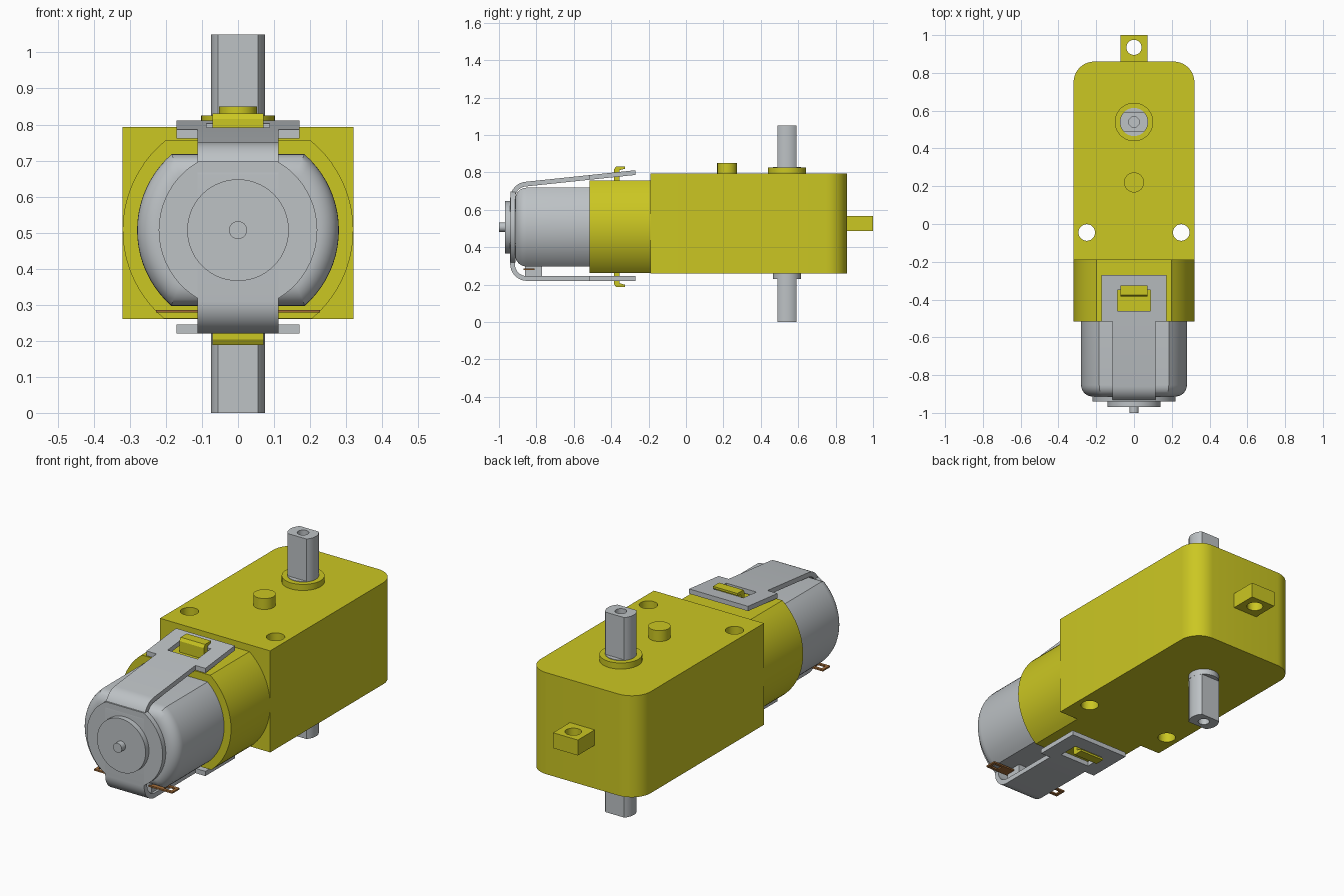
import bpy, bmesh, math

if "Cube" in bpy.data.objects:
    bpy.data.objects.remove(bpy.data.objects["Cube"])

ZC = 0.507  # height of the motor axis


def material(name, rgb):
    m = bpy.data.materials.new(name)
    m.diffuse_color = (*rgb, 1)
    m.use_nodes = True
    m.node_tree.nodes["Principled BSDF"].inputs["Base Color"].default_value = m.diffuse_color
    return m


YELLOW = material("yellow plastic", (0.60, 0.57, 0.016))
GREY = material("grey metal", (0.51, 0.54, 0.56))
COPPER = material("copper", (0.36, 0.15, 0.04))


def place(axis, u, v, w):
    return {'x': (w, u, v), 'y': (u, w, v), 'z': (u, v, w)}[axis]


def loft(name, rings, axis, mat):
    """Skin a list of (outline, position along axis) and cap both ends."""
    bm = bmesh.new()
    loops = [[bm.verts.new(place(axis, u, v, w)) for u, v in pts] for pts, w in rings]
    n = len(loops[0])
    for a, b in zip(loops, loops[1:]):
        for i in range(n):
            j = (i + 1) % n
            bm.faces.new((a[i], a[j], b[j], b[i]))
    bm.faces.new(loops[0])
    bm.faces.new(loops[-1])
    bmesh.ops.recalc_face_normals(bm, faces=bm.faces)
    me = bpy.data.meshes.new(name)
    bm.to_mesh(me)
    bm.free()
    ob = bpy.data.objects.new(name, me)
    bpy.context.collection.objects.link(ob)
    me.materials.append(mat)
    return ob


def prism(name, pts, axis, lo, hi, mat):
    return loft(name, [(pts, lo), (pts, hi)], axis, mat)


def rect(u0, u1, v0, v1):
    return [(u0, v0), (u1, v0), (u1, v1), (u0, v1)]


def arc(cu, cv, r, a0, a1, n=10):
    return [(cu + r * math.cos(math.radians(a0 + (a1 - a0) * i / n)),
             cv + r * math.sin(math.radians(a0 + (a1 - a0) * i / n))) for i in range(n + 1)]


def circle(cu, cv, r, n=40):
    return arc(cu, cv, r, 0, 360, n)[:-1]


def flatted(cu, cv, r, lo, hi, n=20):
    """Circle cut by two flats at v = lo and v = hi."""
    a = math.degrees(math.asin((lo - cv) / r))
    b = math.degrees(math.asin((hi - cv) / r))
    return arc(cu, cv, r, a, b, n) + arc(cu, cv, r, 180 - b, 180 - a, n)


def cut(ob, *cutters):
    for c in cutters:
        mod = ob.modifiers.new("cut", 'BOOLEAN')
        mod.operation = 'DIFFERENCE'
        mod.solver = 'EXACT'
        mod.object = c
        bpy.context.view_layer.objects.active = ob
        bpy.ops.object.modifier_apply(modifier=mod.name)
        bpy.data.objects.remove(c, do_unlink=True)
    return ob


def drill(x, y, r, z0, z1):
    return prism("drill", circle(x, y, r, 28), 'z', z0, z1, YELLOW)


# Gearbox housing with rounded rear corners and two mounting holes
outline = [(-0.32, -0.19), (0.32, -0.19)] + arc(0.21, 0.75, 0.11, 0, 90) + arc(-0.21, 0.75, 0.11, 90, 180)
box = prism("gearbox", outline, 'z', 0.26, 0.793, YELLOW)
cut(box, *[drill(s * 0.25, -0.045, 0.044, 0.1, 0.95) for s in (-1, 1)])

# Rear mounting tab
tab = prism("mounting_tab", rect(-0.072, 0.072, 0.85, 1.0), 'z', 0.487, 0.568, YELLOW)
cut(tab, drill(0, 0.935, 0.04, 0.4, 0.7))

# Locating pin and output shaft flange on top
prism("locating_pin", circle(0, 0.22, 0.053), 'z', 0.78, 0.85, YELLOW)
prism("shaft_flange", circle(0, 0.54, 0.102), 'z', 0.78, 0.825, YELLOW)

# Double-flatted output shaft with end bores
shaft = prism("output_shaft", flatted(0, 0.54, 0.075, 0.489, 0.591, 10), 'z', 0, 1.05, GREY)
cut(shaft, drill(0, 0.54, 0.028, 0.95, 1.1), drill(0, 0.54, 0.028, -0.05, 0.1))
prism("shaft_shoulder_top", circle(0, 0.54, 0.0745), 'z', 0.78, 0.828, GREY)
prism("shaft_shoulder_bottom", circle(0, 0.54, 0.0755), 'z', 0.23, 0.27, GREY)

# Motor collar
prism("motor_collar", flatted(0, ZC, 0.32, 0.262, 0.757), 'y', -0.515, -0.185, YELLOW)

# Motor can with a rounded front rim
R = 0.06
rings = [(flatted(0, ZC, 0.28, 0.297, 0.718), -0.5)]
for i in range(9):
    a = math.radians(90 * i / 8)
    d = R * (1 - math.cos(a))
    rings.append((flatted(0, ZC, 0.28 - d, 0.297 + d, 0.718 - d), -0.853 - R * math.sin(a)))
loft("motor_can", rings, 'y', GREY)

# Motor end boss and axle
prism("motor_boss", circle(0, ZC, 0.141, 56), 'y', -0.968, -0.93, GREY)
prism("motor_axle", circle(0, ZC, 0.025, 24), 'y', -1.0, -0.96, GREY)

# Retaining clip: bent strap, front disc and two slotted end plates
TILT = math.radians(6)


def top_line(y, offset=0.0):
    """Outer height of the sloping upper strap."""
    return 0.7495 + (y + 0.859) * math.tan(TILT) - offset


T = 0.025
outer = [(-0.51, top_line(-0.51))] + arc(-0.85, 0.66, 0.09, 96, 180) + arc(-0.85, 0.31, 0.09, 180, 270) + [(-0.51, 0.22)]
inner = [(-0.51, top_line(-0.51, T))] + arc(-0.85, 0.66, 0.065, 96, 180) + arc(-0.85, 0.31, 0.065, 180, 270) + [(-0.51, 0.245)]
prism("clip_strap", outer + inner[::-1], 'x', -0.113, 0.113, GREY)
prism("clip_disc", flatted(0, ZC, 0.22, 0.317, 0.697), 'y', -0.9395, -0.912, GREY)
Y0, Y1 = -0.515, -0.27
upper = [(Y0, top_line(Y0, T)), (Y1, top_line(Y1, T)), (Y1, top_line(Y1)), (Y0, top_line(Y0))]
for name, pts, z0, z1 in (("clip_plate_top", upper, 0.7, 0.9),
                          ("clip_plate_bottom", rect(Y0, Y1, 0.22, 0.245), 0.15, 0.3)):
    plate = prism(name, pts, 'x', -0.171, 0.171, GREY)
    cut(plate, prism("slot", rect(-0.087, 0.087, -0.46, -0.35), 'z', z0, z1, GREY))

# Hooked latches holding the clip
hook = [(-0.385, 0.74), (-0.355, 0.74), (-0.355, 0.812), (-0.325, 0.82), (-0.325, 0.831),
        (-0.375, 0.831), (-0.385, 0.815)]
prism("latch_top", hook, 'x', -0.071, 0.071, YELLOW)
prism("latch_bottom", [(y, 1.019 - z) for y, z in hook], 'x', -0.071, 0.071, YELLOW)

# Terminal block and copper solder tabs
prism("terminal_block", rect(-0.1, 0.1, -0.86, -0.77), 'z', 0.24, 0.31, GREY)
for s, side in ((-1, "left"), (1, "right")):
    t = prism("terminal_" + side, rect(min(s * 0.09, s * 0.228), max(s * 0.09, s * 0.228), -0.87, -0.81),
              'z', 0.278, 0.286, COPPER)
    cut(t, prism("eye", rect(s * 0.19 - 0.022, s * 0.19 + 0.022, -0.855, -0.825), 'z', 0.25, 0.31, COPPER))

# Smooth curved faces, keep edges sharp
bpy.ops.object.select_all(action='DESELECT')
for ob in bpy.context.scene.objects:
    ob.select_set(True)
    bpy.context.view_layer.objects.active = ob
bpy.ops.object.shade_smooth_by_angle(angle=math.radians(30))
